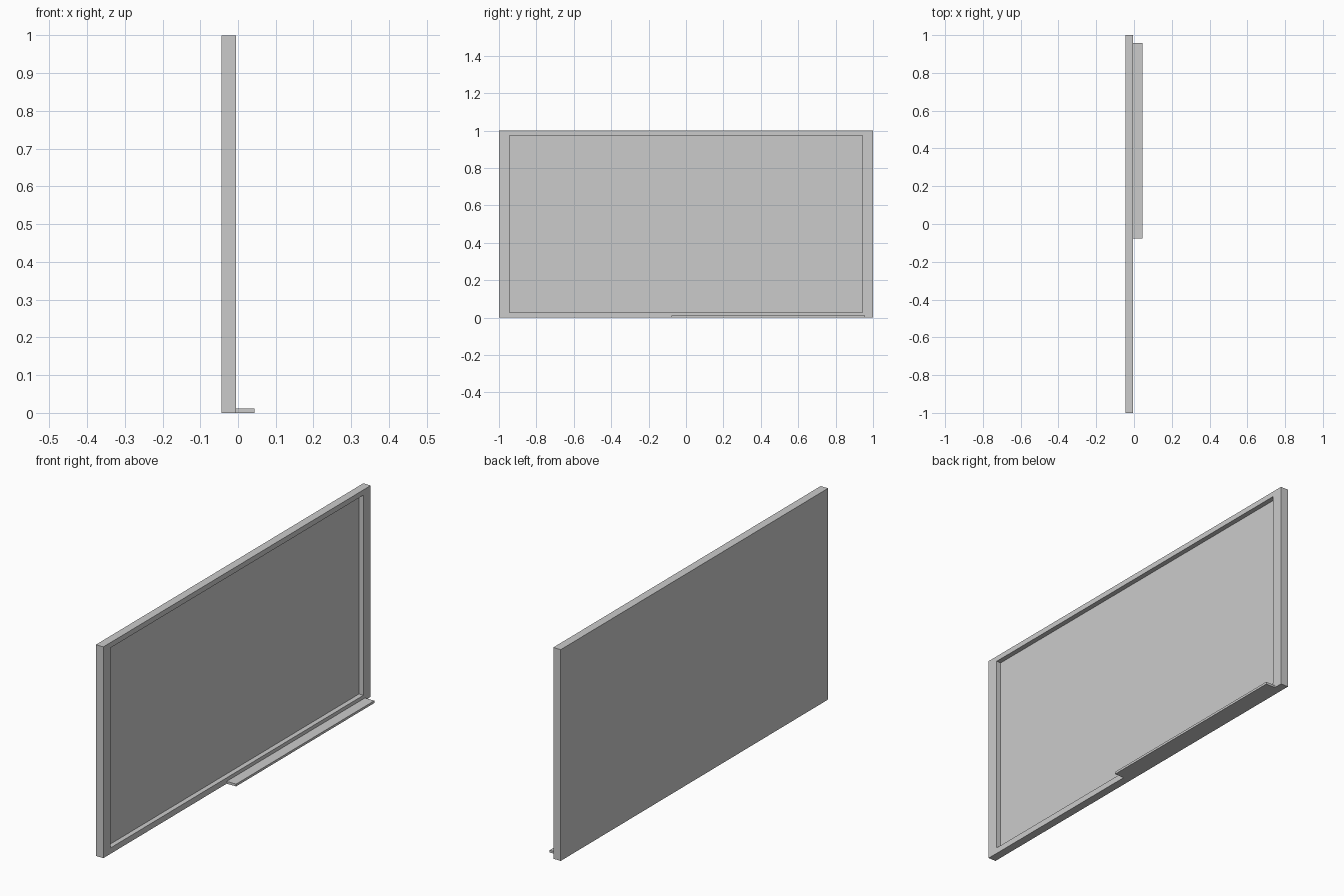
import bpy, bmesh

if "Cube" in bpy.data.objects:
    bpy.data.objects.remove(bpy.data.objects["Cube"])

FRONT, BACK, RECESS = -0.005, -0.044, -0.028   # x positions of the board planes
OUTER = (-1.0, 1.0, 0.0, 1.0)                  # y0, y1, z0, z1
INNER = (-0.945, 0.945, 0.028, 0.975)


def finish(name, bm):
    bmesh.ops.recalc_face_normals(bm, faces=bm.faces)
    mesh = bpy.data.meshes.new(name)
    bm.to_mesh(mesh)
    bm.free()
    obj = bpy.data.objects.new(name, mesh)
    bpy.context.collection.objects.link(obj)
    return obj


def stepped_panel(name, sections):
    """Closed solid skinned through rectangles (x, (y0, y1, z0, z1))."""
    bm = bmesh.new()
    loops = []
    for x, (y0, y1, z0, z1) in sections:
        loops.append([bm.verts.new((x, y, z))
                      for y, z in ((y0, z0), (y1, z0), (y1, z1), (y0, z1))])
    for a, b in zip(loops, loops[1:]):
        for i in range(4):
            j = (i + 1) % 4
            bm.faces.new((a[i], a[j], b[j], b[i]))
    bm.faces.new(loops[0])
    bm.faces.new(loops[-1])
    return finish(name, bm)


# Board: flat back, raised frame border and recessed writing surface
stepped_panel("framed_board", [(BACK, OUTER), (FRONT, OUTER),
                               (FRONT, INNER), (RECESS, INNER)])

# Pen tray: thin shelf along half of the bottom edge
TRAY = (-0.077, 0.957, 0.0, 0.011)
stepped_panel("pen_tray", [(FRONT, TRAY), (0.044, TRAY)])
